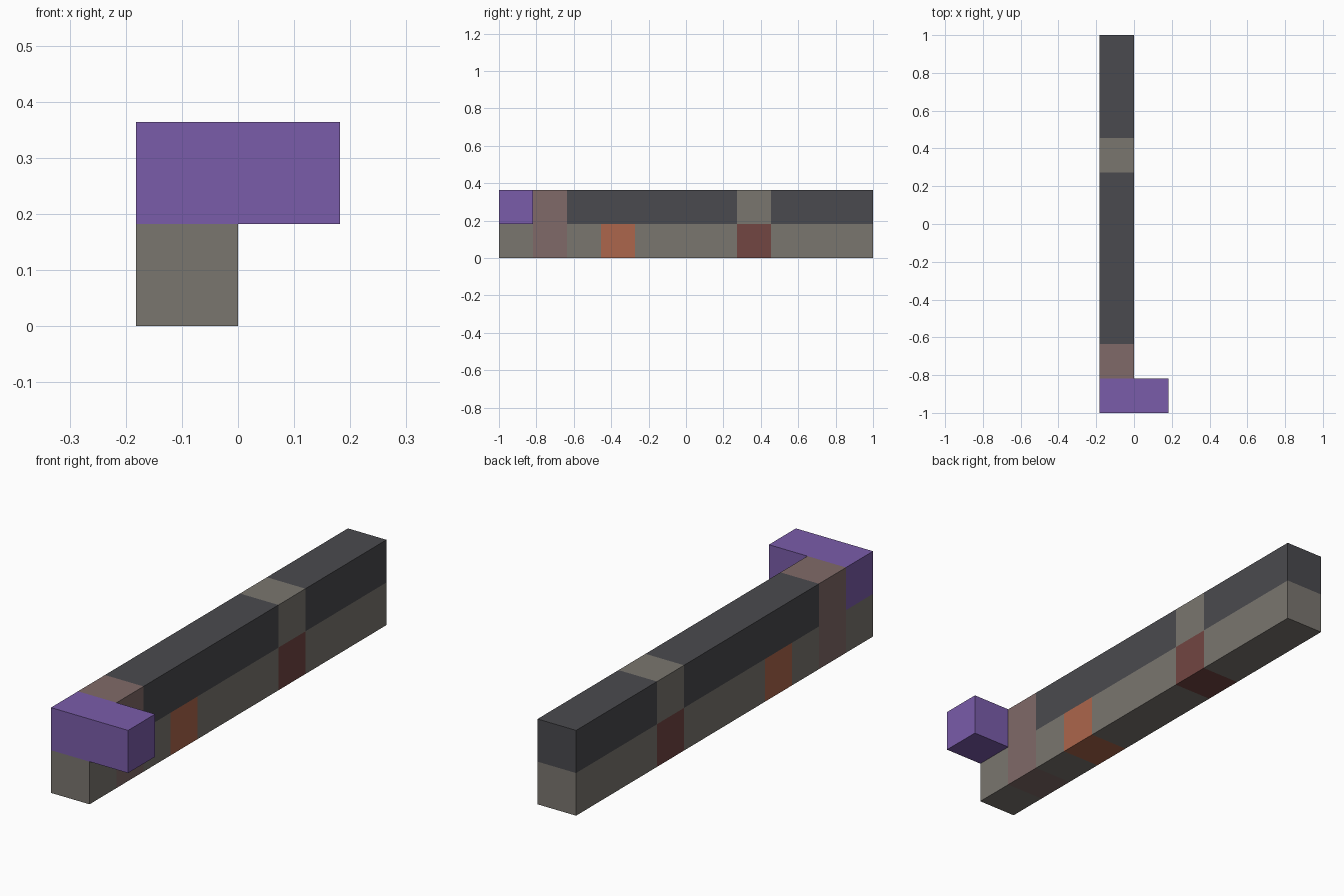
import bpy, bmesh
from mathutils import Vector

if "Cube" in bpy.data.objects:
    bpy.data.objects.remove(bpy.data.objects["Cube"], do_unlink=True)

U = 2 / 11  # edge of one square block


def linear(c):
    c /= 255
    return c / 12.92 if c <= 0.04045 else ((c + 0.055) / 1.055) ** 2.4


def material(name, r, g, b):
    mat = bpy.data.materials.new(name)
    colour = (linear(r), linear(g), linear(b), 1)
    mat.use_nodes = True
    mat.diffuse_color = colour
    bsdf = next(n for n in mat.node_tree.nodes if n.type == "BSDF_PRINCIPLED")
    bsdf.inputs["Base Color"].default_value = colour
    return mat


stone = material("stone_grey", 122, 118, 111)
dark = material("charcoal", 74, 74, 78)
purple = material("purple", 122, 92, 170)
brown = material("dusty_brown", 128, 106, 104)
orange = material("burnt_orange", 172, 102, 76)
red = material("dark_red", 114, 70, 66)


def cells(ys, zs, xs=(0,)):
    return [(x, y, z) for x in xs for y in ys for z in zs]


# Each part is a run of square blocks: columns across, along and up
parts = [
    ("head_block", purple, cells([0], [1], (0, 1))),
    ("collar", brown, cells([1], [0, 1])),
    ("front_foot", stone, cells([0], [0])),
    ("front_spacer", stone, cells([2], [0])),
    ("orange_block", orange, cells([3], [0])),
    ("middle_base", stone, cells(range(4, 7), [0])),
    ("red_block", red, cells([7], [0])),
    ("rear_base", stone, cells(range(8, 11), [0])),
    ("front_rail", dark, cells(range(2, 7), [1])),
    ("rail_gap_block", stone, cells([7], [1])),
    ("rear_rail", dark, cells(range(8, 11), [1])),
]
solid = {c for part in parts for c in part[2]}


def build(name, mat, blocks):
    """Join blocks into one shell, leaving out faces hidden by neighbours."""
    bm = bmesh.new()
    for block in blocks:
        centre = Vector(block) + Vector((-0.5, -5, 0.5))
        for axis in range(3):
            for sign in (-1, 1):
                n = Vector((0, 0, 0))
                n[axis] = sign
                if tuple(int(a + b) for a, b in zip(block, n)) in solid:
                    continue
                s = Vector((0, 0, 0))
                s[(axis + 1) % 3] = 0.5
                t = n.cross(s)
                mid = centre + n / 2
                corners = (mid - s - t, mid + s - t, mid + s + t, mid - s + t)
                bm.faces.new([bm.verts.new(p * U) for p in corners])
    bmesh.ops.remove_doubles(bm, verts=bm.verts, dist=U / 100)
    # Merge flat block seams into clean long faces
    bmesh.ops.dissolve_limit(bm, angle_limit=0.01, verts=bm.verts, edges=bm.edges)
    mesh = bpy.data.meshes.new(name)
    bm.to_mesh(mesh)
    bm.free()
    mesh.materials.append(mat)
    bpy.context.collection.objects.link(bpy.data.objects.new(name, mesh))


for part in parts:
    build(*part)
